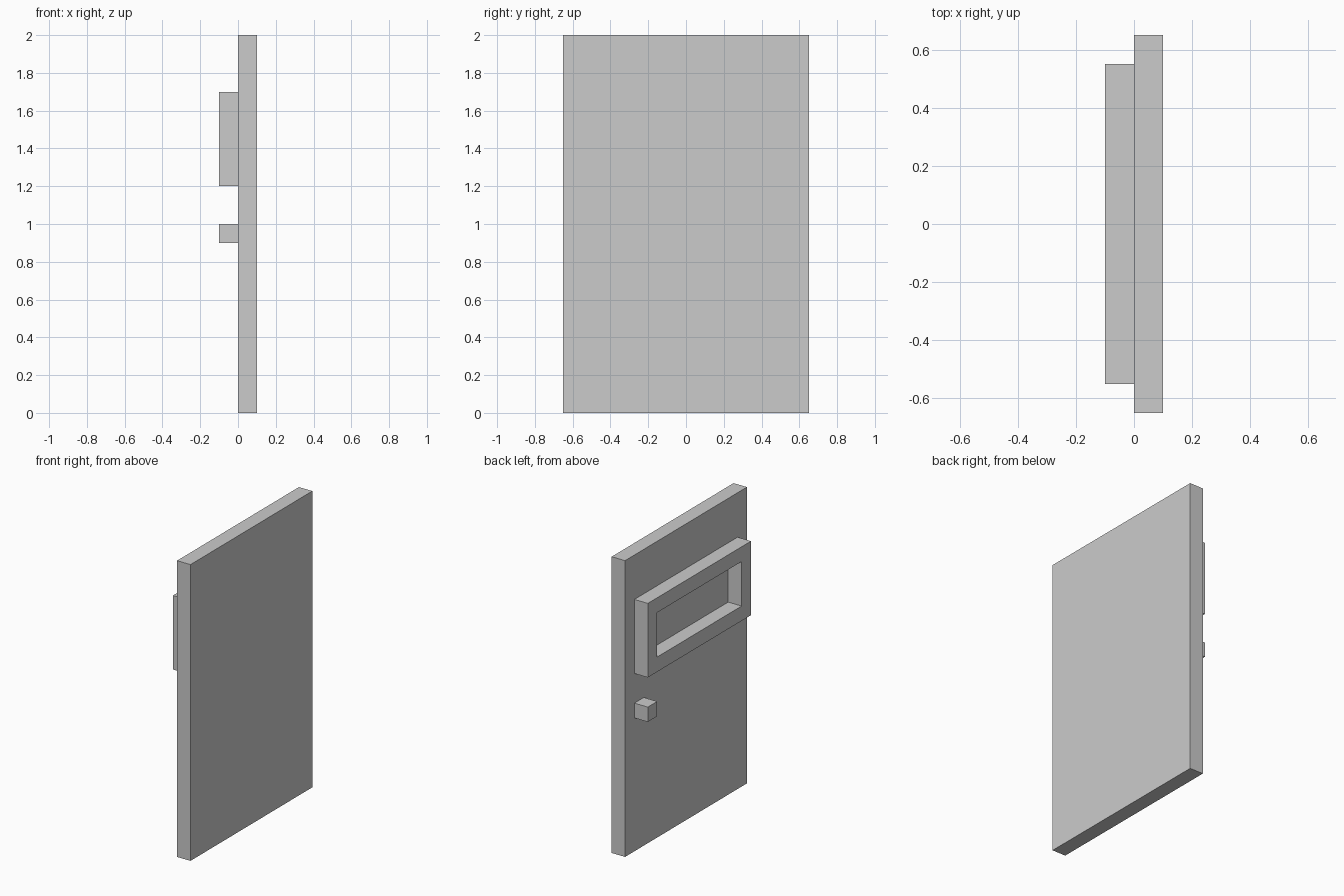
import bpy
import bmesh

if "Cube" in bpy.data.objects:
    bpy.data.objects.remove(bpy.data.objects["Cube"])


def finish(name, bm):
    bmesh.ops.recalc_face_normals(bm, faces=bm.faces)
    mesh = bpy.data.meshes.new(name)
    bm.to_mesh(mesh)
    bm.free()
    obj = bpy.data.objects.new(name, mesh)
    bpy.context.collection.objects.link(obj)
    return obj


def box(name, lo, hi):
    bm = bmesh.new()
    bmesh.ops.create_cube(bm, size=1)
    for v in bm.verts:
        v.co = [(a + b) / 2 + c * (b - a) for a, b, c in zip(lo, hi, v.co)]
    return finish(name, bm)


def rect_frame(name, x0, x1, y, z0, z1, border):
    # Rectangular ring in the YZ plane, extruded along X
    bm = bmesh.new()

    def loop(inset):
        yi, a, b = y - inset, z0 + inset, z1 - inset
        return [bm.verts.new((x0, p, q))
                for p, q in ((-yi, a), (yi, a), (yi, b), (-yi, b))]

    outer, inner = loop(0), loop(border)
    ring = [bm.faces.new((outer[i], outer[(i + 1) % 4],
                          inner[(i + 1) % 4], inner[i])) for i in range(4)]
    geom = bmesh.ops.extrude_face_region(bm, geom=ring, use_keep_orig=True)["geom"]
    for v in geom:
        if isinstance(v, bmesh.types.BMVert):
            v.co.x = x1
    return finish(name, bm)


# Door slab
box("door_panel", (0, -0.65, 0), (0.1, 0.65, 2))

# Raised window surround on the -x face
rect_frame("window_frame", -0.1, 0, 0.55, 1.2, 1.7, 0.1)

# Square knob below the window
box("door_knob", (-0.1, 0.45, 0.9), (0, 0.55, 1.0))
